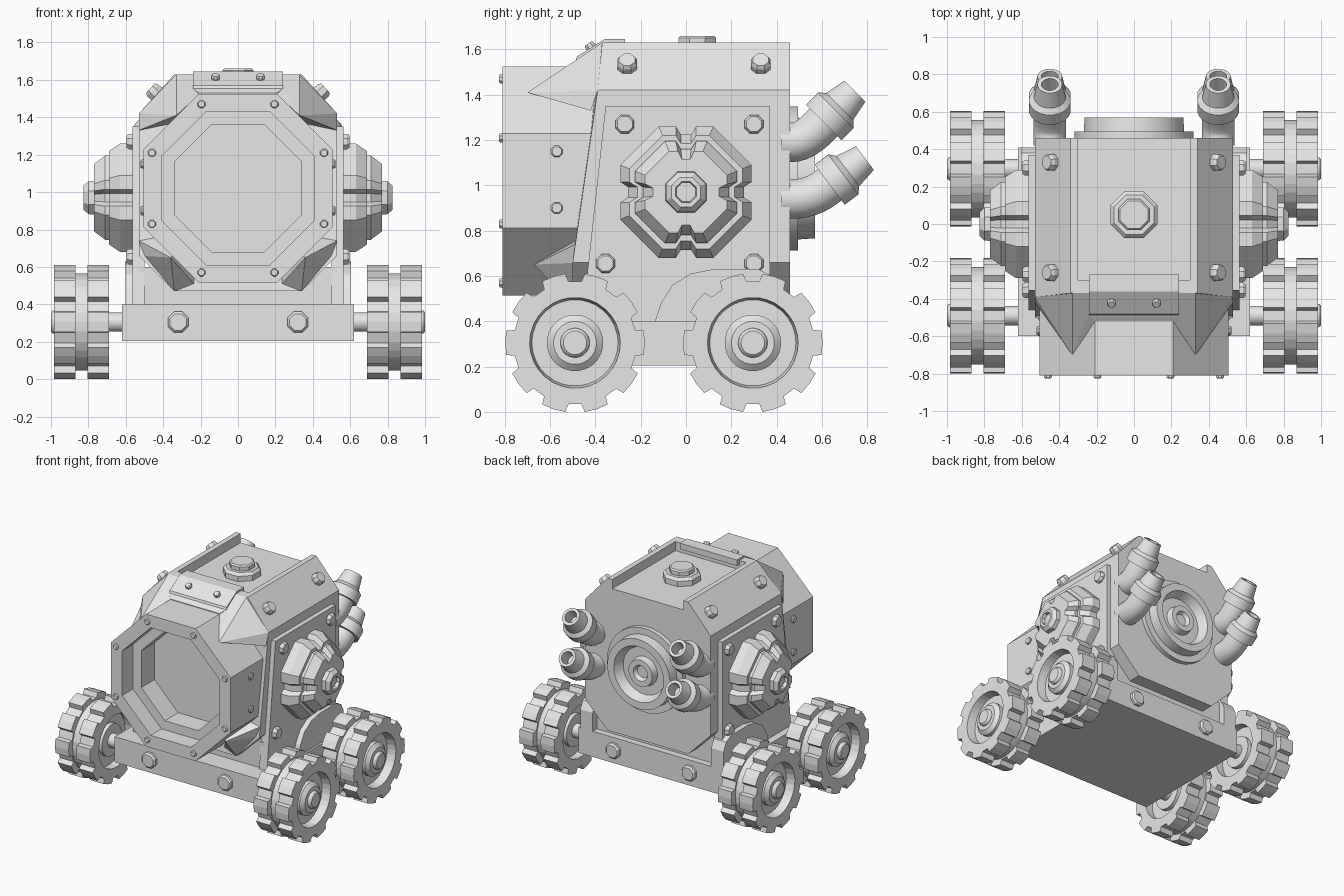
import bpy, bmesh, math
from mathutils import Vector

old = bpy.data.objects.get("Cube")
if old:
    bpy.data.objects.remove(old, do_unlink=True)

grey = bpy.data.materials.new("plain grey")
grey.use_nodes = True
GREY = (0.8, 0.8, 0.8, 1)
grey.diffuse_color = GREY
grey.node_tree.nodes["Principled BSDF"].inputs["Base Color"].default_value = GREY
OCT = 1 / math.cos(math.pi / 8)  # flat-to-corner ratio of an octagon
X, Y, Z = Vector((1, 0, 0)), Vector((0, 1, 0)), Vector((0, 0, 1))


def finish(name, bm, mirror=False, smooth=False):
    bmesh.ops.recalc_face_normals(bm, faces=bm.faces)
    mesh = bpy.data.meshes.new(name)
    bm.to_mesh(mesh)
    bm.free()
    mesh.materials.append(grey)
    ob = bpy.data.objects.new(name, mesh)
    bpy.context.collection.objects.link(ob)
    if mirror:
        ob.modifiers.new("mirror", "MIRROR")
    if smooth:
        bpy.ops.object.select_all(action="DESELECT")
        ob.select_set(True)
        bpy.context.view_layer.objects.active = ob
        bpy.ops.object.shade_smooth_by_angle(angle=math.radians(32))
    return ob


def loft(name, rings, **kw):
    """Skin a list of equally sized rings and cap both ends."""
    bm = bmesh.new()
    loops = [[bm.verts.new(p) for p in ring] for ring in rings]
    n = len(loops[0])
    for a, b in zip(loops, loops[1:]):
        for i in range(n):
            j = (i + 1) % n
            bm.faces.new((a[i], a[j], b[j], b[i]))
    bm.faces.new(loops[0])
    bm.faces.new(loops[-1])
    return finish(name, bm, **kw)


def circle(centre, axis, r, sides):
    q = Vector(axis).to_track_quat("Z", "Y")
    angles = [2 * math.pi * (i + 0.5) / sides for i in range(sides)]
    return [Vector(centre) + q @ Vector((r * math.cos(a), r * math.sin(a), 0)) for a in angles]


def lathe(name, origin, axis, profile, sides=8, **kw):
    """Profile is (distance along axis, radius)."""
    axis = Vector(axis).normalized()
    return loft(name, [circle(Vector(origin) + axis * d, axis, r, sides) for d, r in profile], **kw)


def bolt(name, origin, axis, r, h, mirror=True):
    lathe(name, origin, axis, [(-0.02, r), (h * 0.6, r), (h, r * 0.8)], mirror=mirror)


def slab(name, yz, x0, x1, **kw):
    return loft(name, [[(x, y, z) for y, z in yz] for x in (x0, x1)], **kw)


def box(name, lo, hi, **kw):
    (x0, y0, z0), (x1, y1, z1) = lo, hi
    return slab(name, [(y0, z0), (y1, z0), (y1, z1), (y0, z1)], x0, x1, **kw)


def hull(name, points, **kw):
    bm = bmesh.new()
    verts = [bm.verts.new(p) for p in points]
    res = bmesh.ops.convex_hull(bm, input=verts)
    bmesh.ops.delete(bm, geom=[v for v in bm.verts if not v.link_faces], context="VERTS")
    return finish(name, bm, **kw)


# Chassis with end bolts
box("chassis", (-0.62, -0.6, 0.205), (0.62, 0.41, 0.4))
for y, axis in ((-0.6, -Y), (0.41, Y)):
    bolt("chassis_bolt", (0.32, y, 0.305), axis, 0.06, 0.03)
box("lower_block", (-0.53, -0.44, 0.39), (0.53, 0.36, 0.6))

# Body: octagonal section with a sunken roof and a raked front
half = [(0.34, 0.47, -0.5), (0.53, 0.66, -0.5), (0.53, 1.42, -0.39),
        (0.34, 1.63, -0.37), (0.3, 1.63, -0.37), (0.3, 1.56, -0.37)]
section = half + [(-x, z, y) for x, z, y in reversed(half)]
loft("body", [[(x, y, z) for x, z, y in section], [(x, 0.46, z) for x, z, y in section]])
box("roof_front_wall", (-0.3, -0.37, 1.5), (0.3, -0.3, 1.63))
hull("brow", [(s * x, y, z) for s in (-1, 1) for x, y, z in
              ((0.33, -0.37, 1.63), (0.21, -0.52, 1.53), (0.33, -0.37, 1.42), (0.21, -0.52, 1.4))])

# Pointed corner guards around the snout
hull("upper_corner_guard", [(0.33, -0.37, 1.63), (0.53, -0.39, 1.42), (0.33, -0.7, 1.41),
                            (0.2, -0.51, 1.53), (0.2, -0.37, 1.63), (0.53, -0.42, 1.33),
                            (0.2, -0.4, 1.4)], mirror=True)
hull("lower_corner_guard", [(0.36, -0.67, 0.65), (0.53, -0.49, 0.74), (0.53, -0.46, 0.66),
                            (0.34, -0.5, 0.47), (0.2, -0.45, 0.47), (0.2, -0.48, 0.8)], mirror=True)

# Brow plate
plate = [(-0.49, 1.54), (-0.48, 1.57), (-0.36, 1.645), (-0.27, 1.645), (-0.27, 1.6), (-0.36, 1.6)]
slab("brow_plate", plate, -0.24, 0.24)
bolt("brow_bolt", (0.12, -0.42, 1.61), (0, -0.55, 0.83), 0.024, 0.02)

# Roof knob
lathe("roof_knob", (0, 0.05, 0), Z, [(1.54, 0.135), (1.6, 0.135), (1.62, 0.115), (1.62, 0.09),
                                     (1.65, 0.09), (1.66, 0.08)])

# Snout with a stepped octagonal opening
C = 1.02
lathe("snout", (0, 0, C), -Y, [(0.3, 0.505 * OCT), (0.81, 0.505 * OCT), (0.81, 0.41 * OCT),
                               (0.68, 0.41 * OCT), (0.68, 0.34 * OCT), (0.52, 0.34 * OCT)])
for dx, dz in ((0.195, 0.45), (0.46, 0.19)):
    for s in (-1, 1):
        bolt("rim_bolt", (dx, -0.81, C + s * dz), -Y, 0.022, 0.015)
for z in (0.9, 1.15):
    bolt("snout_side_bolt", (0.505, -0.57, z), X, 0.027, 0.015)

# Side panels and bolts
panel = [(-0.355, 1.35), (0.37, 1.35), (0.37, 0.39), (-0.46, 0.39)]
slab("side_panel", panel, 0.5, 0.565, mirror=True)
for y, z in ((-0.27, 1.27), (0.3, 1.27), (-0.355, 0.655), (0.3, 0.655)):
    bolt("panel_bolt", (0.565, y, z), X, 0.045, 0.03)
for y in (-0.26, 0.33):
    bolt("shoulder_bolt", (0.435, y, 1.525), (0.74, 0, 0.67), 0.047, 0.045)
arch = [(-0.14, 0.39), (-0.11, 0.48), (-0.06, 0.56), (0.02, 0.61), (0.12, 0.63),
        (0.32, 0.63), (0.38, 0.6), (0.41, 0.54), (0.41, 0.39)]
slab("rear_fender", arch, 0.5, 0.605, mirror=True)


# Notched octagonal side hub
def notched_ring(x, a, notch=0.035):
    points = []
    for k in range(4):
        t = k * math.pi / 2
        u, v = (math.cos(t), math.sin(t)), (-math.sin(t), math.cos(t))
        c = a * math.tan(math.pi / 8)
        w = min(0.045, a * 0.2)
        for r, s in ((a, -c), (a, -w), (a - notch, -w / 2), (a - notch, w / 2), (a, w), (a, c)):
            points.append((x, u[0] * r + v[0] * s, 0.97 + u[1] * r + v[1] * s))
    return points


loft("side_hub", [notched_ring(x, a) for x, a in
                  ((0.5, 0.29), (0.63, 0.29), (0.69, 0.25), (0.69, 0.225), (0.71, 0.225), (0.77, 0.18))],
     mirror=True)
lathe("side_hub_cap", (0, 0, 0.97), X, [(0.75, 0.1), (0.8, 0.095), (0.825, 0.07), (0.825, 0.05),
                                        (0.8, 0.045)], mirror=True)

# Rear round port
lathe("rear_port", (0, 0, 1.03), Y, [(0.42, 0.32), (0.495, 0.32), (0.495, 0.27), (0.57, 0.265),
                                     (0.57, 0.21), (0.5, 0.18), (0.5, 0.11), (0.55, 0.1),
                                     (0.55, 0.06), (0.52, 0.045)], sides=32, smooth=True)


# Exhaust pipes: elbow, collar and hollow tip
def pipe(z0, yf, zf, tilt):
    def ring(y, z, a, r):
        return circle((0.45, y, z), (0, math.cos(a), math.sin(a)), r, 20)
    a1 = math.radians(tilt)
    u = (math.cos(a1), math.sin(a1))
    rings = [ring(0.42, z0, 0, 0.088)]
    p0, p2 = (0.47, z0), (yf - 0.07 * u[0], zf - 0.07 * u[1])
    p1 = (p2[0] - (p2[1] - z0) * u[0] / u[1], z0)
    for i in range(7):
        t = i / 6
        y, z = [(1 - t) ** 2 * p0[k] + 2 * t * (1 - t) * p1[k] + t * t * p2[k] for k in (0, 1)]
        rings.append(ring(y, z, a1 * t, 0.088))
    for s, r in ((-0.045, 0.088), (-0.045, 0.112), (0.03, 0.112), (0.055, 0.085), (0.08, 0.08),
                 (0.15, 0.066), (0.15, 0.045), (0.05, 0.045)):
        rings.append(ring(yf + s * u[0], zf + s * u[1], a1, r))
    loft("exhaust_pipe", rings, mirror=True, smooth=True)


pipe(1.19, 0.64, 1.31, 45)
pipe(0.94, 0.67, 1.03, 37)


# Wheels: toothed double tread, dished faces, hub and axle
def tread_ring(x, yc, r):
    points = []
    for k in range(10):
        for off, tooth in ((-10, 1), (0, 1), (10, 1), (12, 0), (24, 0)):
            a = math.radians(36 * k + off)
            rr = r or (0.308 if tooth else 0.272)
            points.append((x, yc + rr * math.cos(a), 0.305 + rr * math.sin(a)))
    return points


T = None  # toothed radius
for name, yc in (("front", -0.49), ("rear", 0.295)):
    loft(name + "_wheel", [tread_ring(x, yc, r) for x, r in
                           ((0.75, 0.06), (0.75, 0.2), (0.69, 0.2), (0.69, T), (0.805, T), (0.805, 0.26),
                            (0.87, 0.26), (0.87, T), (0.985, T), (0.985, 0.2), (0.92, 0.19), (0.92, 0.06))],
         mirror=True)
    lathe(name + "_axle_hub", (0, yc, 0.305), X,
          [(0.5, 0.052), (0.72, 0.052), (0.72, 0.12), (0.95, 0.125), (0.975, 0.095), (0.975, 0.065),
           (0.99, 0.062), (1.0, 0.052)], sides=24, mirror=True, smooth=True)
